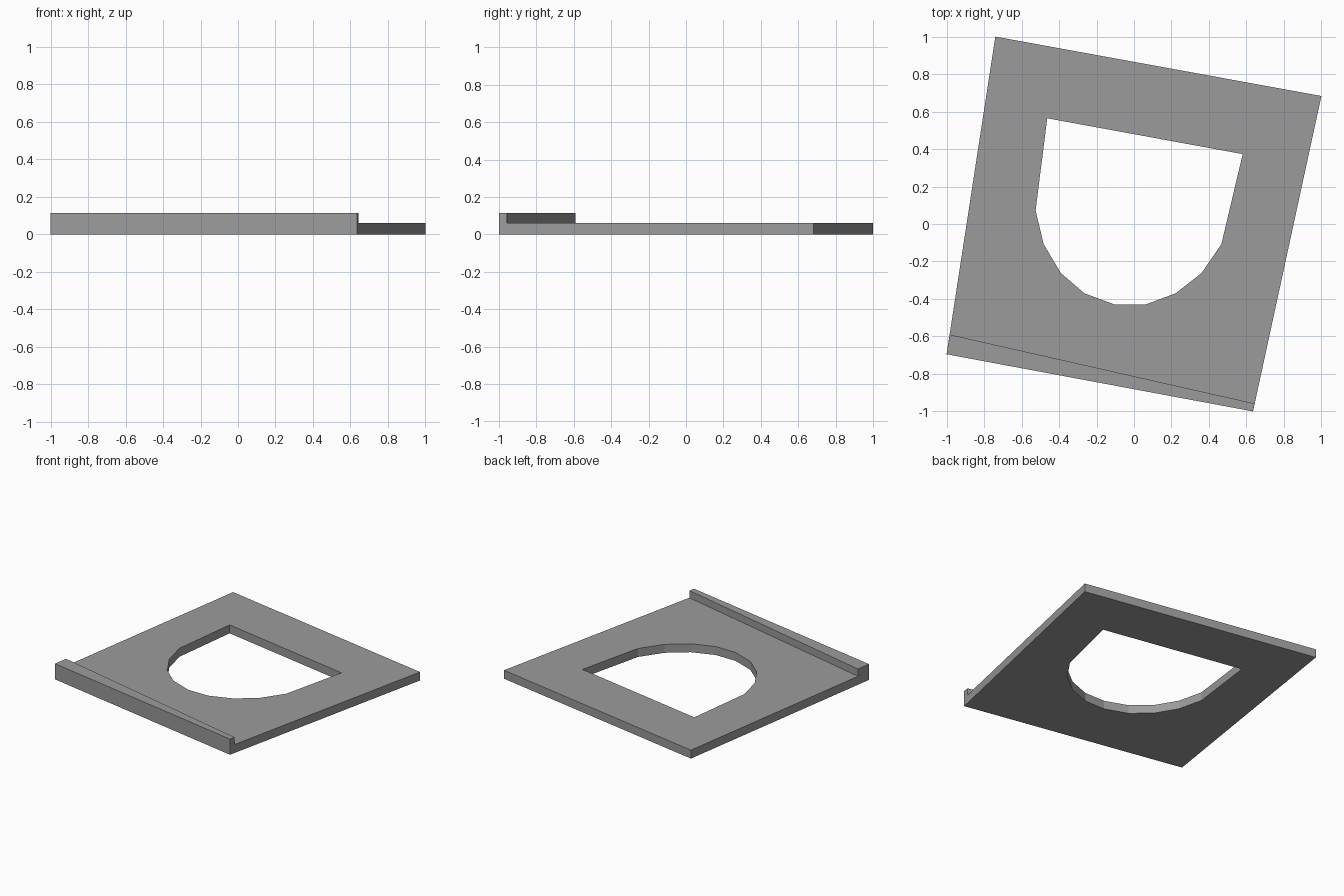
import bpy
import bmesh

cube = bpy.data.objects.get("Cube")
if cube:
    bpy.data.objects.remove(cube, do_unlink=True)

GREY = (0.33, 0.33, 0.33, 1)
grey = bpy.data.materials.new("mid grey")
grey.use_nodes = True
grey.diffuse_color = GREY
grey.node_tree.nodes["Principled BSDF"].inputs["Base Color"].default_value = GREY


def slab(name, loops, bottom, top):
    """Fill an outline with optional holes and raise it into a flat slab."""
    bm = bmesh.new()
    for loop in loops:
        verts = [bm.verts.new((x, y, bottom)) for x, y in loop]
        for a, b in zip(verts, verts[1:] + verts[:1]):
            bm.edges.new((a, b))
    bmesh.ops.triangle_fill(bm, edges=bm.edges[:], use_beauty=True, normal=(0, 0, 1))
    result = bmesh.ops.extrude_face_region(bm, geom=bm.faces[:], use_keep_orig=True)
    raised = [g for g in result["geom"] if isinstance(g, bmesh.types.BMVert)]
    bmesh.ops.translate(bm, verts=raised, vec=(0, 0, top - bottom))
    bmesh.ops.recalc_face_normals(bm, faces=bm.faces[:])
    bmesh.ops.dissolve_limit(bm, angle_limit=0.01, verts=bm.verts[:], edges=bm.edges[:])
    mesh = bpy.data.meshes.new(name)
    bm.to_mesh(mesh)
    bm.free()
    mesh.materials.append(grey)
    obj = bpy.data.objects.new(name, mesh)
    bpy.context.collection.objects.link(obj)
    return obj


# Skewed base plate with a straight-backed, round-fronted opening
front_left, front_right = (0.635, -1), (-1, -0.695)
outline = [front_right, front_left, (1, 0.683), (-0.74, 1)]
opening = [(-0.463, 0.564), (0.58, 0.373), (0.466, -0.108), (0.36, -0.262),
           (0.222, -0.37), (0.06, -0.43), (-0.102, -0.43), (-0.264, -0.37),
           (-0.39, -0.262), (-0.482, -0.108), (-0.525, 0.072)]
slab("base_plate", [outline, opening], 0, 0.062)

# Tapered raised lip along the front edge
slab("front_lip", [[front_right, front_left, (0.643, -0.958), (-0.983, -0.59)]], 0.062, 0.115)
